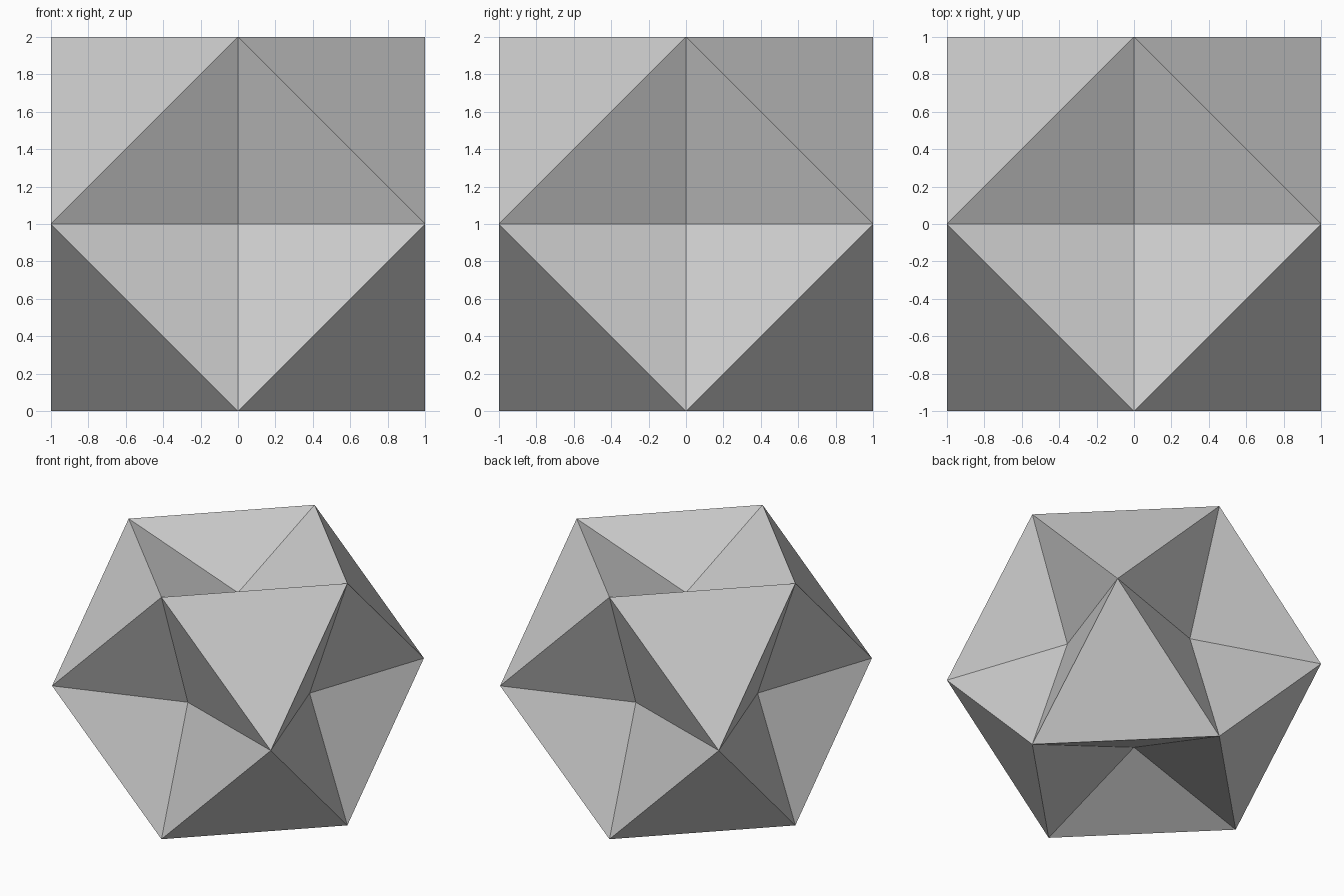
import bpy
import bmesh
from itertools import product
from mathutils import Vector

if "Cube" in bpy.data.objects:
    bpy.data.objects.remove(bpy.data.objects["Cube"])

DENT_DEPTH = 0.345

# Cuboctahedron: hull around the edge midpoints of a 2-unit cube
bm = bmesh.new()
for p in product((-1, 0, 1), repeat=3):
    if p.count(0) == 1:
        bm.verts.new(Vector(p) + Vector((0, 0, 1)))
bmesh.ops.convex_hull(bm, input=bm.verts[:])
bmesh.ops.dissolve_limit(bm, angle_limit=0.01, verts=bm.verts[:], edges=bm.edges[:])
bmesh.ops.recalc_face_normals(bm, faces=bm.faces[:])

# Square faces sink inward as shallow four-sided pyramids
squares = [f for f in bm.faces if len(f.verts) == 4]
bmesh.ops.poke(bm, faces=squares, offset=-DENT_DEPTH)

mesh = bpy.data.meshes.new("dented_polyhedron")
bm.to_mesh(mesh)
bm.free()
bpy.context.collection.objects.link(bpy.data.objects.new("dented_polyhedron", mesh))
